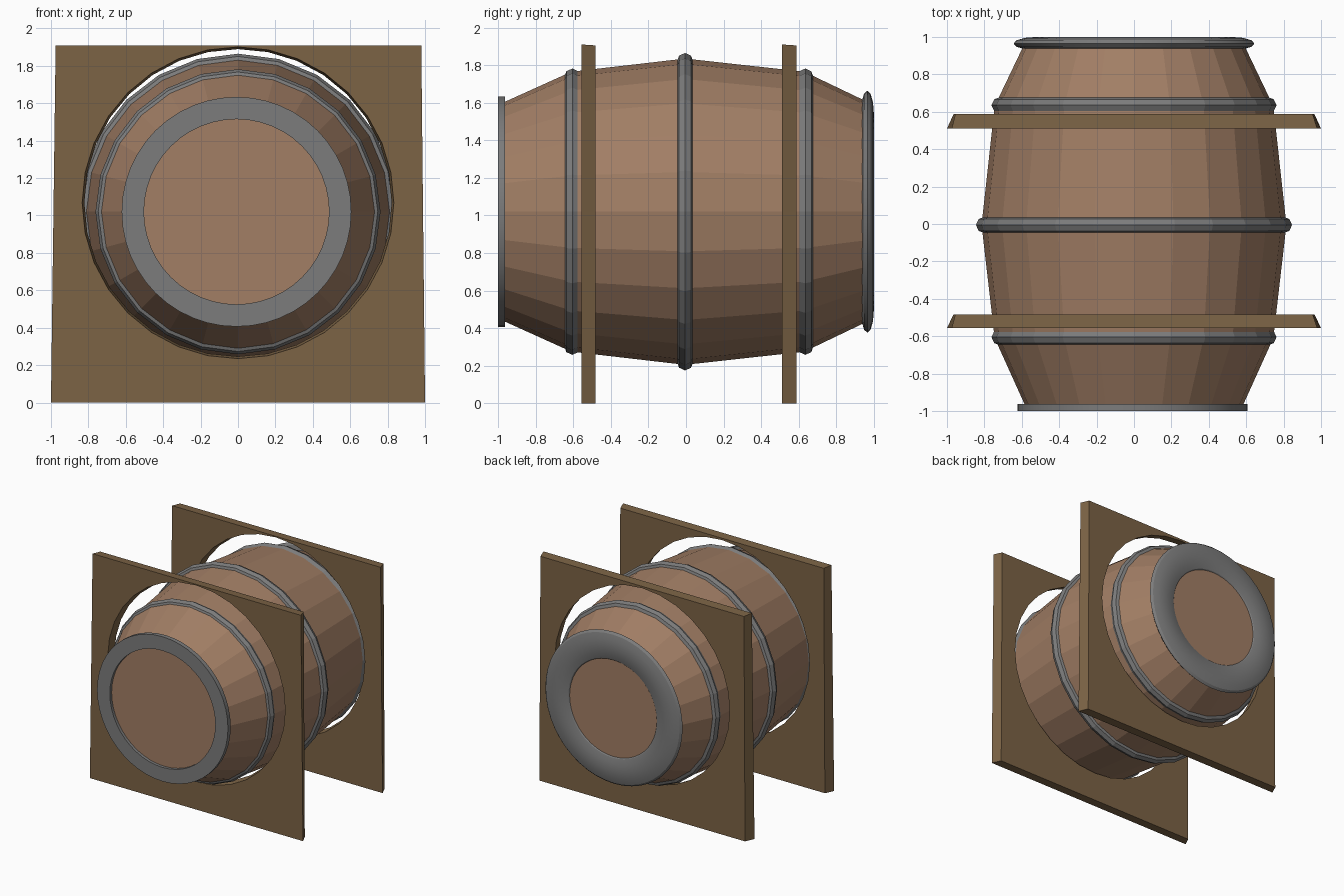
import bpy, bmesh
from math import sin, cos, pi

if "Cube" in bpy.data.objects:
    bpy.data.objects.remove(bpy.data.objects["Cube"])

CZ = 1.02  # barrel axis height


def material(name, rgb):
    m = bpy.data.materials.new(name)
    m.diffuse_color = (*rgb, 1)
    m.use_nodes = True
    m.node_tree.nodes["Principled BSDF"].inputs["Base Color"].default_value = m.diffuse_color
    return m


WOOD = material("barrel_wood", (0.36, 0.21, 0.13))
DARK = material("stand_wood", (0.20, 0.125, 0.06))
IRON = material("iron", (0.2, 0.2, 0.2))


def finish(name, bm, mat):
    bmesh.ops.recalc_face_normals(bm, faces=bm.faces)
    me = bpy.data.meshes.new(name)
    bm.to_mesh(me)
    bm.free()
    ob = bpy.data.objects.new(name, me)
    bpy.context.collection.objects.link(ob)
    me.materials.append(mat)
    return ob


def revolve(name, profile, sides, mat, closed=False, cx=0, cz=CZ):
    """Spin a (y, radius) profile around the y axis; open profiles get caps."""
    bm = bmesh.new()
    rings = [[bm.verts.new((cx + r * cos(2 * pi * i / sides), y, cz + r * sin(2 * pi * i / sides)))
              for i in range(sides)] for y, r in profile]
    pairs = list(zip(rings, rings[1:]))
    if closed:
        pairs.append((rings[-1], rings[0]))
    else:
        bm.faces.new(rings[0])
        bm.faces.new(rings[-1])
    for a, b in pairs:
        for i in range(sides):
            j = (i + 1) % sides
            bm.faces.new((a[i], a[j], b[j], b[i]))
    return finish(name, bm, mat)


def oval(y, r, ry, rr, n=8):
    return [(y + ry * cos(2 * pi * k / n), r + rr * sin(2 * pi * k / n)) for k in range(n)]


# Staved barrel body
revolve("barrel_body", [(-0.975, 0.58), (-0.61, 0.745), (-0.005, 0.815),
                        (0.63, 0.745), (0.975, 0.58)], 24, WOOD)

# Hoops around the body
for name, y, r in (("front_hoop", -0.605, 0.712), ("middle_hoop", -0.005, 0.795),
                   ("back_hoop", 0.635, 0.712)):
    revolve(name, oval(y, r, 0.045, 0.05), 24, IRON, True)

# End rims: flat band at the front, rounded ring at the back
revolve("front_rim", [(-1, 0.495), (-1, 0.614), (-0.963, 0.614), (-0.963, 0.495)],
        48, IRON, True, cx=-0.008)
back = revolve("back_rim", oval(0.965, 0.522, 0.035, 0.122, 12), 48, IRON, True)
for ob in bpy.data.objects:
    if ob.name.endswith("rim"):
        bpy.context.view_layer.objects.active = ob
        ob.select_set(True)
bpy.ops.object.shade_smooth_by_angle()
bpy.ops.object.select_all(action='DESELECT')


# Upright stand boards, slightly tapered, with a round opening
def board(name, y0, y1):
    bm = bmesh.new()
    front = [bm.verts.new((x, y0, z)) for x, z in ((-1, 0), (1, 0), (0.98, 1.91), (-0.975, 1.91))]
    rear = [bm.verts.new((x, y1, z)) for x, z in ((-0.965, 0), (0.965, 0), (0.955, 1.905), (-0.955, 1.905))]
    bm.faces.new(front)
    bm.faces.new(rear)
    for i in range(4):
        j = (i + 1) % 4
        bm.faces.new((front[i], front[j], rear[j], rear[i]))
    ob = finish(name, bm, DARK)
    cut = revolve("opening_cutter", [(y0 - 0.01, 0.835), (y1 + 0.01, 0.82)], 32, DARK, cz=1.068)
    cut.hide_render = True
    mod = ob.modifiers.new("opening", 'BOOLEAN')
    mod.operation = 'DIFFERENCE'
    mod.solver = 'EXACT'
    mod.object = cut
    bpy.context.view_layer.objects.active = ob
    bpy.ops.object.modifier_apply(modifier=mod.name)
    bpy.data.objects.remove(cut)


board("front_board", -0.557, -0.483)
board("back_board", 0.51, 0.587)
